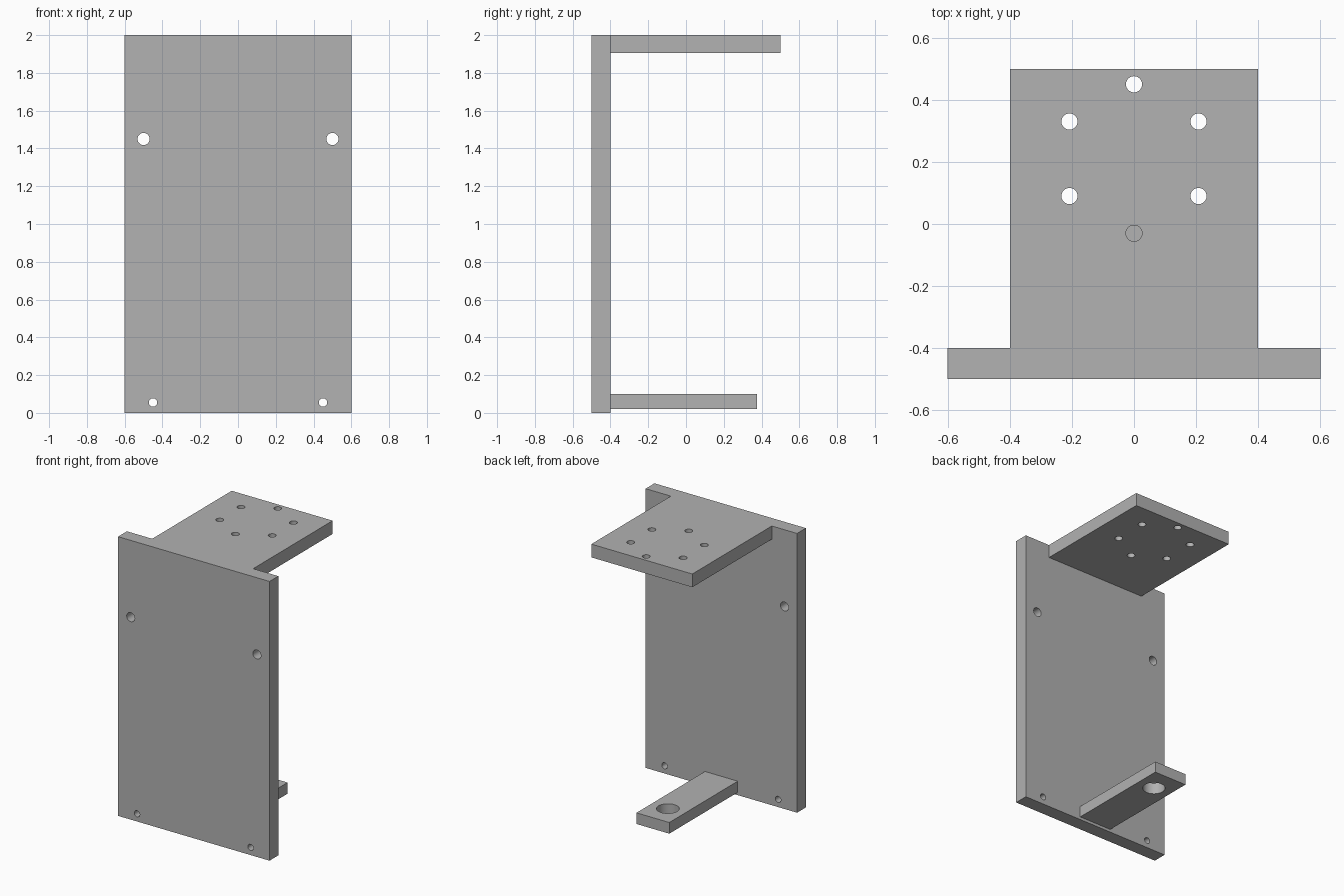
import bpy
import bmesh
import math
from mathutils import Matrix, Vector

if "Cube" in bpy.data.objects:
    bpy.data.objects.remove(bpy.data.objects["Cube"], do_unlink=True)

# Single grey material
grey = bpy.data.materials.new("plain_grey")
grey.use_nodes = True
colour = (0.445, 0.445, 0.445, 1)
grey.diffuse_color = colour
grey.node_tree.nodes["Principled BSDF"].inputs["Base Color"].default_value = colour


def make_object(name, bm):
    mesh = bpy.data.meshes.new(name)
    bm.to_mesh(mesh)
    bm.free()
    mesh.materials.append(grey)
    obj = bpy.data.objects.new(name, mesh)
    bpy.context.collection.objects.link(obj)
    return obj


def drilled_plate(name, low, high, holes, axis):
    """Box between two corners, with (centre, radius) holes along an axis."""
    low, high = Vector(low), Vector(high)
    bm = bmesh.new()
    bmesh.ops.create_cube(bm, size=1, matrix=Matrix.Translation((low + high) / 2)
                          @ Matrix.Diagonal((*(high - low), 1)))
    plate = make_object(name, bm)

    # All drills for this plate in one cutter
    turn = Matrix.Rotation(math.pi / 2, 4, "X") if axis == "Y" else Matrix()
    bm = bmesh.new()
    for centre, radius in holes:
        bmesh.ops.create_cone(bm, cap_ends=True, segments=48, radius1=radius,
                              radius2=radius, depth=0.3,
                              matrix=Matrix.Translation(centre) @ turn)
    cutter = make_object(name + "_drills", bm)
    cutter.hide_render = True

    cut = plate.modifiers.new("holes", "BOOLEAN")
    cut.operation = "DIFFERENCE"
    cut.solver = "EXACT"
    cut.object = cutter
    bpy.ops.object.select_all(action="DESELECT")
    plate.select_set(True)
    bpy.context.view_layer.objects.active = plate
    bpy.ops.object.modifier_apply(modifier=cut.name)
    bpy.data.objects.remove(cutter, do_unlink=True)
    bpy.ops.object.shade_smooth_by_angle(angle=math.radians(30))
    return plate


# Upright plate with two pairs of fixing holes
fixings = []
for side in (-1, 1):
    fixings.append(((side * 0.5, -0.45, 1.45), 0.032))
    fixings.append(((side * 0.45, -0.45, 0.055), 0.022))
drilled_plate("upright_plate", (-0.6, -0.5, 0), (0.6, -0.4, 2), fixings, "Y")

# Upper shelf with a ring of six holes
ring = []
for i in range(6):
    a = math.radians(90 + 60 * i)
    ring.append(((0.24 * math.cos(a), 0.21 + 0.24 * math.sin(a), 1.95), 0.026))
drilled_plate("upper_shelf", (-0.4, -0.4, 1.905), (0.4, 0.5, 2), ring, "Z")

# Narrow lower arm with one large hole
drilled_plate("lower_arm", (-0.13, -0.4, 0.02), (0.13, 0.375, 0.1),
              [((0, 0.205, 0.06), 0.074)], "Z")
